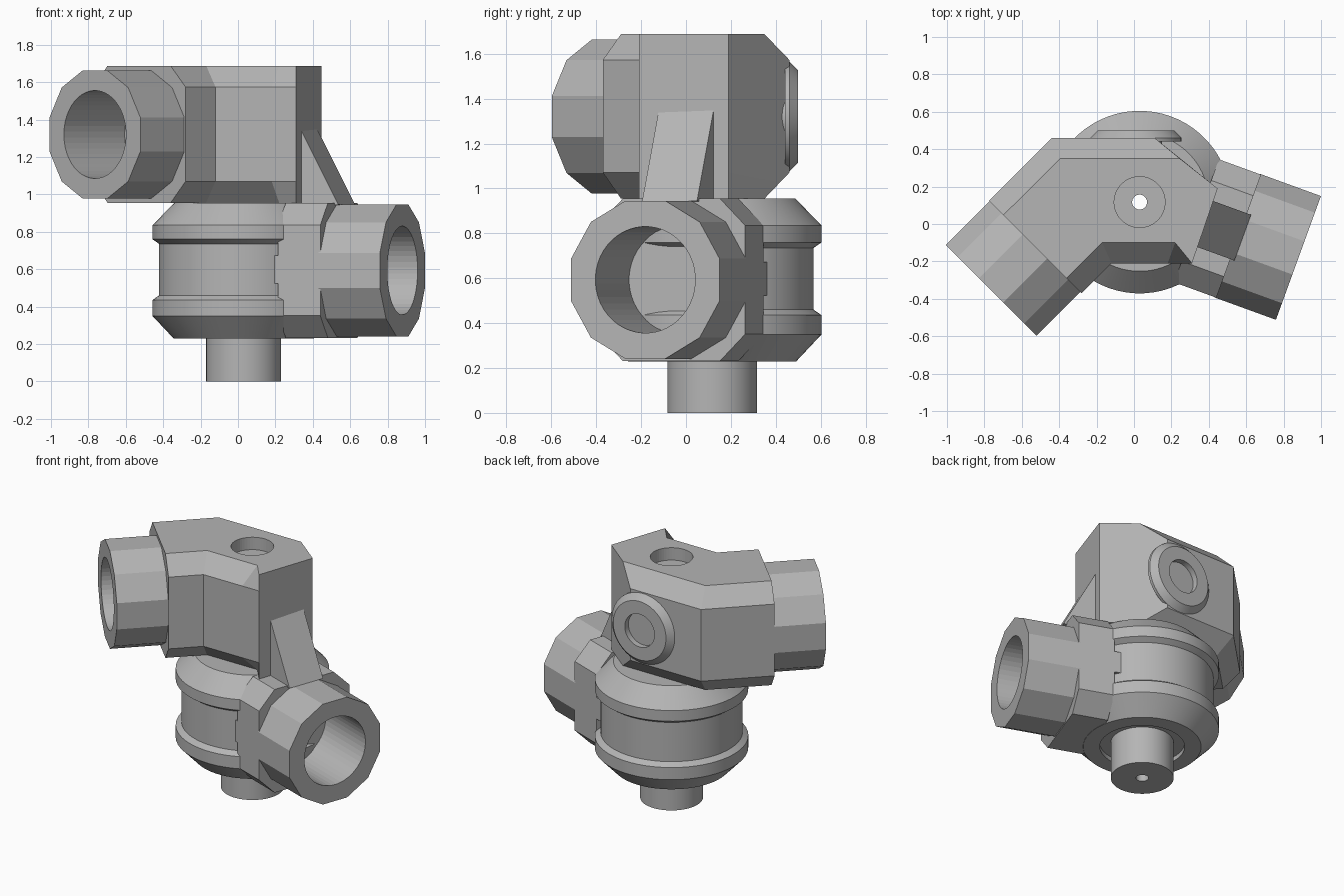
import bpy, bmesh, math
from mathutils import Matrix, Vector

cube = bpy.data.objects.get("Cube")
if cube:
    bpy.data.objects.remove(cube, do_unlink=True)

metal = bpy.data.materials.new("cast_grey")
metal.use_nodes = True
grey = (0.46, 0.46, 0.46, 1)
metal.diffuse_color = grey
metal.node_tree.nodes["Principled BSDF"].inputs["Base Color"].default_value = grey


def loft(name, rings, matrix=Matrix(), closed=False):
    """Skin a list of equal-length rings; cap the ends unless closed."""
    bm = bmesh.new()
    loops = [[bm.verts.new(matrix @ Vector(p)) for p in ring] for ring in rings]
    pairs = list(zip(loops, loops[1:]))
    if closed:
        pairs.append((loops[-1], loops[0]))
    else:
        bm.faces.new(loops[0])
        bm.faces.new(loops[-1])
    n = len(loops[0])
    for a, b in pairs:
        for i in range(n):
            j = (i + 1) % n
            bm.faces.new((a[i], a[j], b[j], b[i]))
    bmesh.ops.remove_doubles(bm, verts=bm.verts, dist=0.0005)
    bmesh.ops.recalc_face_normals(bm, faces=bm.faces)
    mesh = bpy.data.meshes.new(name)
    bm.to_mesh(mesh)
    bm.free()
    mesh.materials.append(metal)
    obj = bpy.data.objects.new(name, mesh)
    bpy.context.collection.objects.link(obj)
    return obj


def circle(r, h, sides, axis="Z"):
    pts = []
    for i in range(sides):
        a = 2 * math.pi * (i + 0.5) / sides
        u, v = r * math.cos(a), r * math.sin(a)
        pts.append((u, v, h) if axis == "Z" else (h, u, v))
    return pts


def lathe(name, profile, matrix, sides=64):
    return loft(name, [circle(r, h, sides) for r, h in profile], matrix, closed=True)


def cylinder(name, r, start, end, matrix, sides=48, axis="Z"):
    return loft(name, [circle(r, h, sides, axis) for h in (start, end)], matrix)


def cut(obj, *cutters):
    for c in cutters:
        mod = obj.modifiers.new("cut", "BOOLEAN")
        mod.operation = "DIFFERENCE"
        mod.solver = "EXACT"
        mod.object = c
        c.hide_render = True
        c.display_type = "WIRE"
        c.hide_set(True)


def smooth(*objs):
    bpy.ops.object.select_all(action="DESELECT")
    for o in objs:
        o.select_set(True)
    bpy.context.view_layer.objects.active = objs[0]
    bpy.ops.object.shade_smooth_by_angle(angle=math.radians(25))


# Frames: main vertical axis, lower outlet and upper outlet
axis = Matrix.Translation((0.03, 0.117, 0))
outlet = axis @ Matrix.Rotation(math.radians(-20), 4, "Z") @ Matrix.Translation((0, 0.01, 0.593))
inlet = Matrix.Translation((-0.765, -0.355, 1.32)) @ Matrix.Rotation(math.radians(225), 4, "Z")

# Flanged drum with stem and a small through hole
drum = lathe("flanged_drum", [
    (0.04, 0), (0.2, 0), (0.2, 0.26), (0.27, 0.26), (0.27, 0.23), (0.375, 0.23),
    (0.488, 0.35), (0.488, 0.435), (0.452, 0.46), (0.452, 0.735), (0.488, 0.76),
    (0.488, 0.835), (0.37, 0.955), (0.04, 0.955)], axis)

# Lower outlet: chamfered block, key, pipe and bore
w, h, c = 0.35, 0.362, 0.12
section = [(w, h - c), (w - c, h), (c - w, h), (-w, h - c),
           (-w, c - h), (c - w, -h), (w - c, -h), (w, c - h)]
block = loft("outlet_block", [[(t, y, z) for y, z in section] for t in (0.32, 0.56)], outlet)
key = loft("outlet_key", [[(t, -0.349, -0.07), (t, 0.349, -0.07), (t, 0.349, 0.08), (t, -0.349, 0.08)]
                          for t in (0.27, 0.34)], outlet)
R12 = 0.352 / math.cos(math.pi / 12)
lower_pipe = cylinder("outlet_pipe", R12, 0.55, 0.9, outlet, 12, "X")
lower_bore = cylinder("outlet_bore_cutter", 0.237, 0.46, 1.0, outlet, 48, "X")
cut(block, lower_bore)
cut(lower_pipe, lower_bore)

# Upper body: plan outline with chamfered top and bottom
outer = [(-0.775, 0.125), (-0.28, -0.37), (-0.12, -0.21), (0.18, -0.21), (0.31, -0.21),
         (0.447, 0.19), (0.11, 0.46), (-0.44, 0.46)]
inner = [(-0.698, 0.048), (-0.36, -0.29), (-0.17, -0.10), (0.22, -0.10), (0.31, -0.21),
         (0.447, 0.19), (0.245, 0.35), (-0.395, 0.35)]
levels = [(inner, 0.955), (outer, 1.07), (outer, 1.573), (inner, 1.687)]
body = loft("upper_body", [[(x, y, z) for x, y in plan] for plan, z in levels])

# Upper pipe and bores
R12 = 0.343 / math.cos(math.pi / 12)
upper_pipe = cylinder("inlet_pipe", R12, -0.36, 0, inlet, 12, "X")
upper_bore = cylinder("inlet_bore_cutter", 0.235, -0.46, 0.1, inlet, 48, "X")
counterbore = cylinder("top_counterbore_cutter", 0.136, 1.6, 1.8, axis)
through = cylinder("through_hole_cutter", 0.04, 0.9, 1.8, axis, 24)
cut(body, upper_bore, counterbore, through)
cut(upper_pipe, upper_bore)

# Sloping rib tying the body to the outlet block
rib = loft("support_rib", [[(0.2, y, 0.3), (0.583, y, 0.352), (0.36, y, 0.77), (0.2, y, 0.77)]
                           for y in (-0.13, 0.13)], outlet)
cut(rib, through)

# Round plug on the back, with stepped socket
back = Matrix.Translation((0.01, 0, 1.32)) @ Matrix.Rotation(math.radians(-90), 4, "X")
plug = lathe("back_plug", [
    (0.04, 0.40), (0.04, 0.46), (0.115, 0.46), (0.115, 0.5), (0.205, 0.5),
    (0.245, 0.46), (0.245, 0.44), (0.14, 0.44), (0.14, 0.33), (0.02, 0.33)], back, 48)

smooth(drum, plug, lower_pipe, upper_pipe, body, block)
